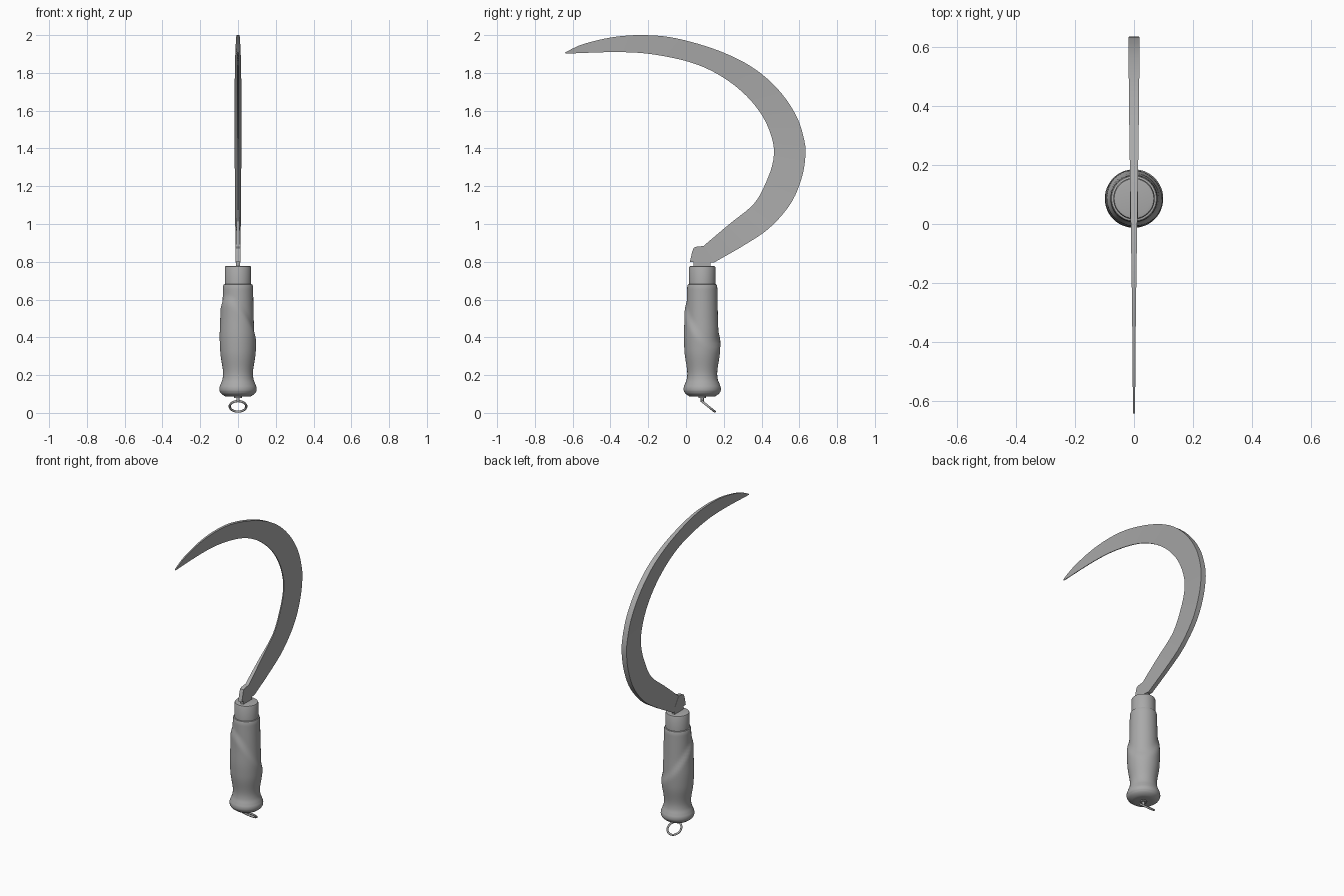
import bpy, bmesh, math
from mathutils import Vector

cube = bpy.data.objects.get("Cube")
if cube:
    bpy.data.objects.remove(cube, do_unlink=True)

grey = bpy.data.materials.new("plain grey")
grey.use_nodes = True
grey.diffuse_color = (0.4, 0.4, 0.4, 1)
grey.node_tree.nodes["Principled BSDF"].inputs["Base Color"].default_value = (0.4, 0.4, 0.4, 1)

CY = 0.086  # handle axis in y


def finish(name, bm, angle=35):
    bmesh.ops.recalc_face_normals(bm, faces=bm.faces)
    mesh = bpy.data.meshes.new(name)
    bm.to_mesh(mesh)
    bm.free()
    mesh.materials.append(grey)
    ob = bpy.data.objects.new(name, mesh)
    bpy.context.collection.objects.link(ob)
    bpy.ops.object.select_all(action='DESELECT')
    ob.select_set(True)
    bpy.context.view_layer.objects.active = ob
    bpy.ops.object.shade_smooth_by_angle(angle=math.radians(angle))
    return ob


def loft(bm, rings):
    """Join closed rings of equal size and cap both ends."""
    rows = [[bm.verts.new(p) for p in ring] for ring in rings]
    n = len(rows[0])
    for a, b in zip(rows, rows[1:]):
        for i in range(n):
            j = (i + 1) % n
            bm.faces.new((a[i], a[j], b[j], b[i]))
    bm.faces.new(rows[0])
    bm.faces.new(rows[-1])


def lathe(name, profile, bulge=None, sides=48):
    bm = bmesh.new()
    rings = []
    for r, z in profile:
        ring = []
        for i in range(sides):
            a = math.tau * i / sides
            q = r + (bulge(a, z) if bulge else 0)
            ring.append((q * math.cos(a), CY + q * math.sin(a), z))
        rings.append(ring)
    loft(bm, rings)
    return finish(name, bm)


def spline(pts, sub=8):
    """Catmull-Rom curve through 2D points."""
    p = [Vector(q) for q in pts]
    p = [2 * p[0] - p[1]] + p + [2 * p[-1] - p[-2]]
    out = []
    for a, b, c, d in zip(p, p[1:], p[2:], p[3:]):
        for k in range(sub):
            t = k / sub
            out.append(0.5 * (2 * b + (c - a) * t + (2 * a - 5 * b + 4 * c - d) * t * t
                              + (3 * b - a - 3 * c + d) * t ** 3))
    return out + [p[-2]]


def resample(pts, n):
    """Equal steps along the length of a polyline."""
    lens = [0]
    for a, b in zip(pts, pts[1:]):
        lens.append(lens[-1] + (b - a).length)
    out, k = [], 0
    for i in range(n):
        s = lens[-1] * i / (n - 1)
        while k < len(pts) - 2 and lens[k + 1] < s:
            k += 1
        t = (s - lens[k]) / (lens[k + 1] - lens[k])
        out.append(pts[k].lerp(pts[k + 1], min(t, 1)))
    return out


def smooth(t):
    t = max(0, min(1, t))
    return t * t * (3 - 2 * t)


# Blade: wedge section, thick along the outer spine and thin at the inner edge
spine = [(-.64, 1.908), (-.565, 1.945), (-.46, 1.975), (-.35, 1.994), (-.23, 2.0),
         (-.09, 1.99), (.07, 1.952), (.23, 1.894), (.373, 1.815), (.495, 1.704),
         (.585, 1.571), (.627, 1.44), (.632, 1.354), (.611, 1.238), (.553, 1.106),
         (.442, .979), (.31, .889), (.15, .797)]
edge = [(-.638, 1.902), (-.38, 1.91), (-.19, 1.9), (.02, 1.857), (.177, 1.788),
        (.31, 1.688), (.405, 1.571), (.458, 1.444), (.463, 1.344), (.431, 1.238),
        (.362, 1.11), (.23, 1.0), (.093, .884)]
COUNT = 64
sections = []
for i, (o, e) in enumerate(zip(resample(spline(spine), COUNT), resample(spline(edge), COUNT))):
    t = i / (COUNT - 1)
    wo = 0.004 + 0.014 * smooth(t * 1.8) - 0.005 * smooth(t * 2.5 - 1.5)
    we = 0.002 + 0.002 * t + 0.008 * smooth(t * 6 - 5)
    sections.append([(wo, o.x, o.y), (we, e.x, e.y), (-we, e.x, e.y), (-wo, o.x, o.y)])
bm = bmesh.new()
loft(bm, sections)
finish("blade", bm)

# Heel tab at the root of the blade
heel = [(.15, .797), (.093, .884), (.052, .879), (.041, .873), (.034, .857), (.02, .8)]
bm = bmesh.new()
loft(bm, [[(x, y, z) for y, z in heel] for x in (-0.013, 0.013)])
finish("blade_heel", bm)

# Tang between heel and ferrule
bm = bmesh.new()
loft(bm, [[(-.01, .04, z), (.01, .04, z), (.01, .13, z), (-.01, .13, z)] for z in (.76, .805)])
finish("tang", bm)

# Ferrule
lathe("ferrule", [(.07, .67), (.07, .77), (.067, .776), (.056, .778)])


# Grip: turned body with a raised palm swell that starts at a slanted ledge
def swell(a, z):
    ledge = 0.48 + 0.12 * math.cos(a - math.radians(225))
    return 0.011 * smooth((ledge + 0.03 - z) / 0.06) * smooth((z - 0.2) / 0.13)


key = [(.08, .655), (.081, .6), (.083, .5), (.086, .4), (.082, .3), (.079, .22),
       (.082, .18), (.092, .152), (.098, .135), (.098, .118), (.091, .104)]
body = [(p.x, p.y) for p in spline(key, 6)]
lathe("grip", [(.068, .682), (.076, .68), (.079, .672)] + body + [(.084, .098), (.07, .088), (.05, .086)], swell)

# Hanging ring and its eyelet
lathe("eyelet_plate", [(.02, .08), (.02, .09)], sides=24)
lathe("eyelet", [(.008, .058), (.008, .09)], sides=16)
bpy.ops.mesh.primitive_torus_add(major_radius=.044, minor_radius=.006, major_segments=40, minor_segments=10,
                                 location=(0, .118, .0345), rotation=(math.radians(-39), 0, 0))
ring = bpy.context.object
ring.name = "hanging_ring"
ring.data.materials.append(grey)
bpy.ops.object.shade_smooth_by_angle(angle=math.radians(60))
